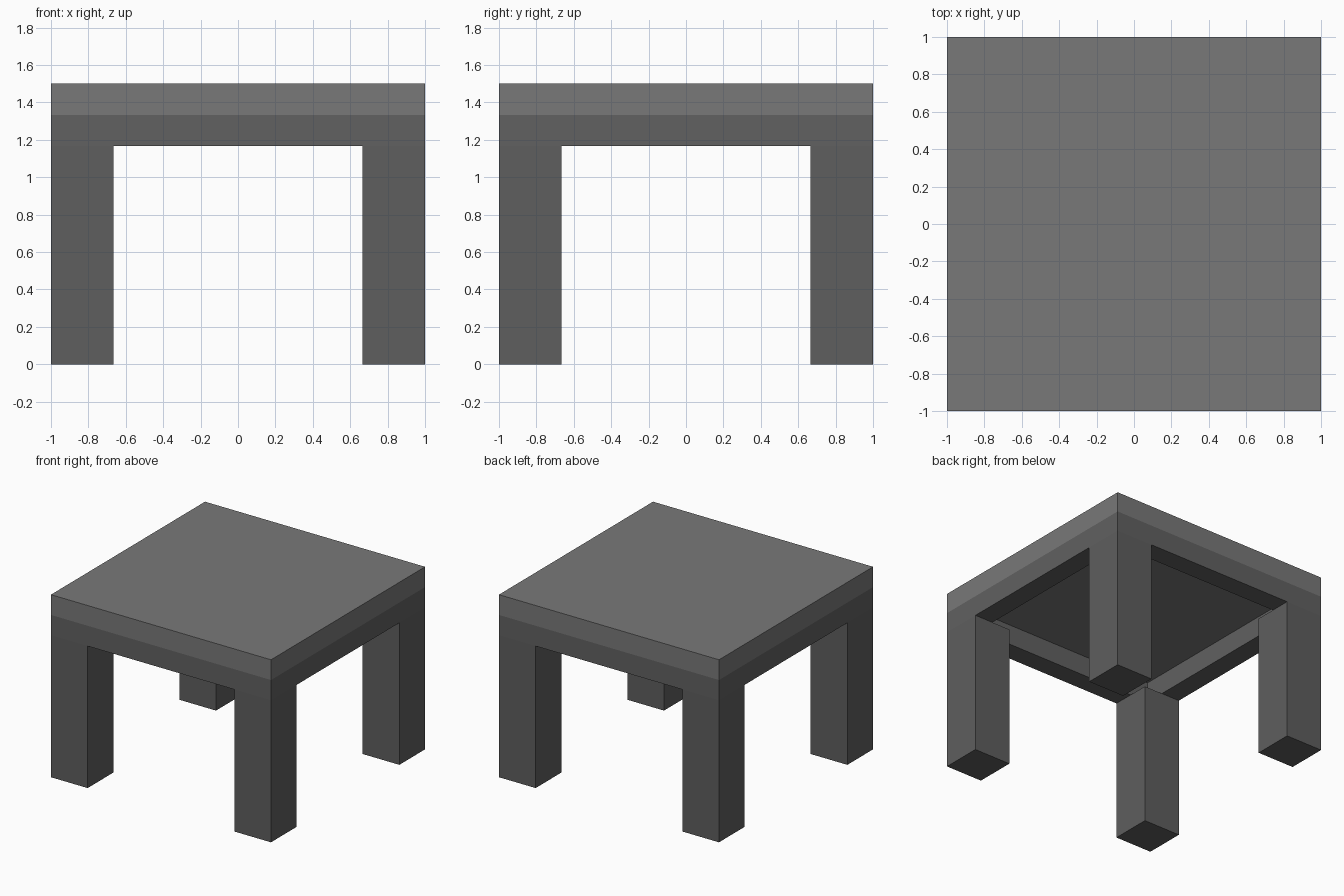
import bpy, bmesh

if "Cube" in bpy.data.objects:
    bpy.data.objects.remove(bpy.data.objects["Cube"])

T = 1 / 6            # board thickness
LEG = 1 / 3          # leg width
LEG_TOP = 7 / 6
SLAB_BOTTOM = 4 / 3


def grey(name, value):
    mat = bpy.data.materials.new(name)
    mat.diffuse_color = (value, value, value, 1)
    mat.use_nodes = True
    mat.node_tree.nodes["Principled BSDF"].inputs["Base Color"].default_value = mat.diffuse_color
    return mat


def add_object(name, bm, mat):
    mesh = bpy.data.meshes.new(name)
    bmesh.ops.recalc_face_normals(bm, faces=bm.faces)
    bm.to_mesh(mesh)
    bm.free()
    mesh.materials.append(mat)
    obj = bpy.data.objects.new(name, mesh)
    bpy.context.collection.objects.link(obj)
    return obj


def box(name, lo, hi, mat):
    bm = bmesh.new()
    bmesh.ops.create_cube(bm, size=1)
    for v in bm.verts:
        v.co = [(a + b) / 2 + c * (b - a) for a, b, c in zip(lo, hi, v.co)]
    return add_object(name, bm, mat)


light = grey("light_grey", 0.19)
mid = grey("mid_grey", 0.12)
dark = grey("dark_grey", 0.112)

# Table top
box("table_top", (-1, -1, SLAB_BOTTOM), (1, 1, 1.5), light)

# Square apron ring beneath the top
bm = bmesh.new()
corners = [(-1, -1), (1, -1), (1, 1), (-1, 1)]
rings = [[bm.verts.new((x * r, y * r, z)) for x, y in corners]
         for r, z in ((1, LEG_TOP), (1, SLAB_BOTTOM),
                      (1 - T, SLAB_BOTTOM), (1 - T, LEG_TOP))]
for a, b in zip(rings, rings[1:] + rings[:1]):
    for i in range(4):
        j = (i + 1) % 4
        bm.faces.new((a[i], a[j], b[j], b[i]))
add_object("apron", bm, mid)

# Four corner legs
for side_y, row in ((-1, "front"), (1, "back")):
    for side_x, side in ((-1, "left"), (1, "right")):
        xs = sorted((side_x, side_x * (1 - LEG)))
        ys = sorted((side_y, side_y * (1 - LEG)))
        box(f"{row}_{side}_leg", (xs[0], ys[0], 0), (xs[1], ys[1], LEG_TOP), dark)
